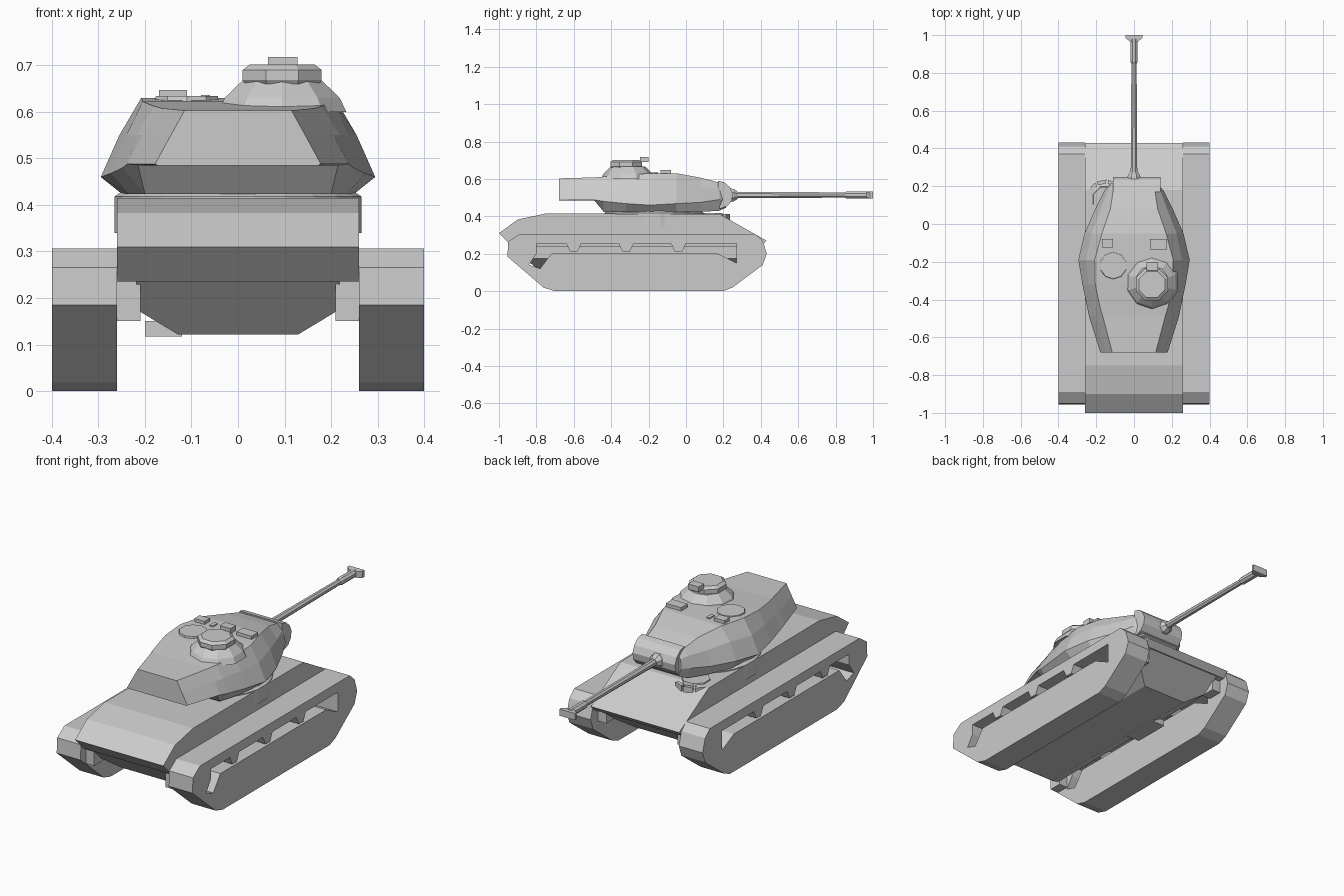
import bpy, bmesh
from math import pi, cos, sin

if "Cube" in bpy.data.objects:
    bpy.data.objects.remove(bpy.data.objects["Cube"])


def loft(name, rings):
    """Skin equal-length closed rings of 3D points and cap both ends."""
    bm = bmesh.new()
    rows = [[bm.verts.new(p) for p in r] for r in rings]
    n = len(rows[0])
    for a, b in zip(rows, rows[1:]):
        for i in range(n):
            bm.faces.new((a[i], a[(i + 1) % n], b[(i + 1) % n], b[i]))
    bm.faces.new(rows[0][::-1])
    bm.faces.new(rows[-1])
    bmesh.ops.recalc_face_normals(bm, faces=bm.faces)
    me = bpy.data.meshes.new(name)
    bm.to_mesh(me)
    bm.free()
    ob = bpy.data.objects.new(name, me)
    bpy.context.collection.objects.link(ob)
    return ob


def prism(name, profile, x0, x1):
    """Extrude a (y, z) side profile across x."""
    return loft(name, [[(x, y, z) for y, z in profile] for x in (x0, x1)])


def box(name, x0, x1, y0, y1, z0, z1):
    return prism(name, [(y0, z0), (y1, z0), (y1, z1), (y0, z1)], x0, x1)


def lathe_z(name, cx, cy, steps, n=8):
    """Stack of (radius, z) polygons about a vertical axis."""
    return loft(name, [[(cx + r * cos(2 * pi * (i + .5) / n),
                         cy + r * sin(2 * pi * (i + .5) / n), z)
                        for i in range(n)] for r, z in steps])


def lathe_y(name, cz, steps, n=8):
    """Stack of (radius, y) polygons about the gun axis."""
    return loft(name, [[(r * cos(2 * pi * (i + .5) / n), y,
                         cz + r * sin(2 * pi * (i + .5) / n))
                        for i in range(n)] for r, y in steps])


def sym(y, half):
    """Mirrored cross-section from (x, z) points running top to bottom."""
    right = [(x, y, z) for x, z in half]
    return right + [(-x, y, z) for x, _, z in right[::-1]]


# Upper hull with sloped rear deck and glacis
prism("upper_hull", [(-1, .31), (-.90, .383), (-.75, .415), (.18, .412), (.43, .27),
                     (.40, .24), (-.925, .235)], -.26, .26)

# Lower tub with chamfered belly and raked ends
def tub_ring(tops):
    (yt, zt), (ym, zm), (yb, zb) = tops
    half = [(.218, yt, zt), (.218, ym, zm), (.13, yb, zb)]
    return half + [(-x, y, z) for x, y, z in half[::-1]]

loft("lower_hull", [tub_ring([(-.92, .24), (-.86, .175), (-.80, .122)]),
                    tub_ring([(.40, .245), (.31, .175), (.24, .122)])])
box("belly_hatch", -.2, -.12, -.2, 0, .117, .15)

# Tracks with a toothed gap beneath the fender skirts
outline = [(-.955, .185), (-.95, .265), (-.89, .306), (.37, .306), (.41, .27), (.432, .2),
           (.41, .14), (.25, .02), (.2, 0), (-.7, 0), (-.76, .018)]
gap = [(-.80, .255)]
for c in (-.6, -.32, -.04):
    gap += [(c - .04, .255), (c - .02, .212), (c + .02, .212), (c + .04, .255)]
gap += [(.27, .255), (.27, .15), (.17, .2), (-.72, .2), (-.78, .12), (-.84, .14), (-.8, .2)]
for s, side in ((1, "right"), (-1, "left")):
    track = prism("track_" + side, outline, s * .26, s * .40)
    cutter = prism("gap_cutter_" + side, gap, s * .25, s * .42)
    mod = track.modifiers.new("gap", "BOOLEAN")
    mod.operation, mod.object, mod.solver = "DIFFERENCE", cutter, "EXACT"
    bpy.context.view_layer.objects.active = track
    bpy.ops.object.modifier_apply(modifier="gap")
    bpy.data.objects.remove(cutter)
    # Axle housings joining the hull to the track ends
    box("rear_drive_" + side, s * .21, s * .262, -.91, -.84, .15, .236)
    box("front_drive_" + side, s * .21, s * .262, .29, .37, .17, .236)

# Turret ring, bulging slightly past the hull sides
lathe_z("turret_ring", 0, -.17, [(.268, .34), (.268, .418), (.25, .43)], 24)

# Cast turret: cross-sections from the bustle to the nose
loft("turret", [
    sym(-.68, [(.115, .603), (.147, .545), (.178, .488), (.172, .485)]),
    sym(-.49, [(.165, .608), (.205, .55), (.238, .488), (.215, .485)]),
    sym(-.44, [(.180, .612), (.218, .55), (.248, .48), (.200, .424)]),
    sym(-.32, [(.205, .622), (.240, .55), (.273, .468), (.235, .424)]),
    sym(-.19, [(.208, .630), (.255, .55), (.295, .460), (.250, .424)]),
    sym(-.05, [(.170, .630), (.225, .56), (.262, .468), (.235, .424)]),
    sym(.08, [(.125, .606), (.175, .55), (.205, .475), (.180, .424)]),
    sym(.18, [(.110, .580), (.138, .55), (.155, .490), (.130, .430)]),
    sym(.215, [(.100, .565), (.118, .54), (.122, .490), (.105, .447)])])

# Curved mantlet with side lips
prism("mantlet", [(.17, .59), (.205, .582), (.235, .555), (.25, .52), (.245, .485),
                  (.222, .455), (.18, .44)], -.11, .14)
lathe_y("gun_collar", .513, [(.04, .23), (.036, .255), (.022, .275)])

# Gun barrel, thicker muzzle and flared brake
lathe_y("gun_barrel", .514, [(.019, .24), (.015, .86)])
lathe_y("muzzle_sleeve", .514, [(.016, .85), (.021, .86), (.021, .98)])
loft("muzzle_brake", [[(sx * w, y, .514 + sz * h) for sx, sz in
                       ((-1, -1), (1, -1), (1, 1), (-1, 1))]
                      for y, w, h in ((.965, .02, .016), (.985, .045, .018), (1, .045, .018))])

# Commander's cupola on a flared base
lathe_z("cupola_base", .095, -.31, [(.145, .60), (.13, .63), (.09, .667)], 10)
lathe_z("cupola", .095, -.32, [(.086, .66), (.092, .668), (.092, .69), (.075, .702)])
box("cupola_periscope", .065, .128, -.245, -.2, .69, .718)

# Roof periscopes with recessed-looking caps, and loader's hatch
for name, x0, x1, y0, y1, z in (("right_periscope", .085, .175, -.135, -.08, .648),
                                ("left_periscope", -.17, -.11, -.125, -.08, .647),
                                ("roof_vent", -.08, -.06, -.125, -.085, .636)):
    box(name, x0, x1, y0, y1, .6, z)
lathe_z("loader_hatch", -.11, -.22, [(.075, .61), (.07, .634)], 10)

# Driver's splash collar: wedge blocks around the front-left hull hatch
for i in range(5):
    a0, a1 = pi * (.3 + .19 * i), pi * (.3 + .19 * i + .16)
    ring = [(r * cos(a), r * sin(a)) for r, a in ((.085, a0), (.105, a0), (.105, a1), (.085, a1))]
    loft(f"splash_block_{i}", [[(-.15 + x, .13 + y, z) for x, y in ring] for z in (.365, .412)])
lathe_z("driver_hatch", -.15, .13, [(.08, .38), (.07, .418)])
